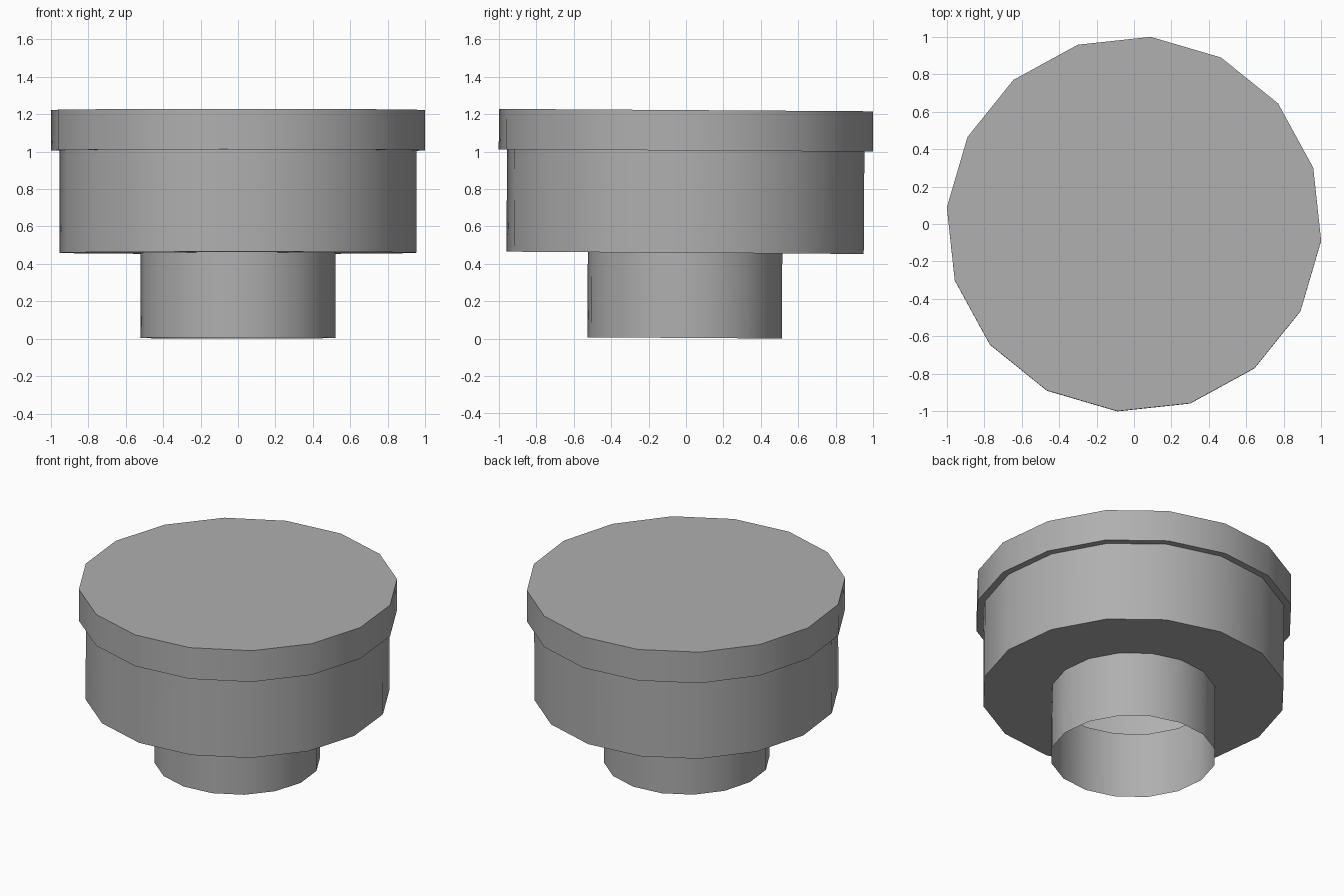
import bpy, bmesh, math
from mathutils import Matrix

if "Cube" in bpy.data.objects:
    bpy.data.objects.remove(bpy.data.objects["Cube"])

SIDES = 16
START = math.radians(-5.1)     # turn of the polygon seen from above
TILT = -0.0065                 # the whole piece leans very slightly backwards

# Outline as (radius, height): open neck, drum, overhanging lid rim
PROFILE = [(0.522, 0.004), (0.522, 0.459), (0.959, 0.459),
           (0.959, 1.006), (1.004, 1.006), (1.004, 1.222)]

bm = bmesh.new()


def ring(radius, height):
    return [bm.verts.new((radius * math.cos(START + i * math.tau / SIDES),
                          radius * math.sin(START + i * math.tau / SIDES), height))
            for i in range(SIDES)]


rings = [ring(r, z) for r, z in PROFILE]

# Walls and steps; the neck stays open below so the hollow inside shows
for low, high in zip(rings, rings[1:]):
    for i in range(SIDES):
        j = (i + 1) % SIDES
        bm.faces.new((low[i], low[j], high[j], high[i]))

# Flat lid
bm.faces.new(rings[-1])

# Lean, keeping the lid centred
bm.transform(Matrix.Translation((0, 1.222 * TILT, 0)) @ Matrix.Rotation(TILT, 4, 'X'))

mesh = bpy.data.meshes.new("stepped_cap")
bm.to_mesh(mesh)
bm.free()
cap = bpy.data.objects.new("stepped_cap", mesh)
bpy.context.collection.objects.link(cap)

# Dark grey surface
grey = bpy.data.materials.new("dark_grey")
grey.diffuse_color = (0.43, 0.43, 0.43, 1)
grey.use_nodes = True
grey.node_tree.nodes["Principled BSDF"].inputs["Base Color"].default_value = grey.diffuse_color
mesh.materials.append(grey)

# Smooth round the sides, crisp at the steps
bpy.context.view_layer.objects.active = cap
cap.select_set(True)
bpy.ops.object.shade_smooth_by_angle(angle=math.radians(40))
